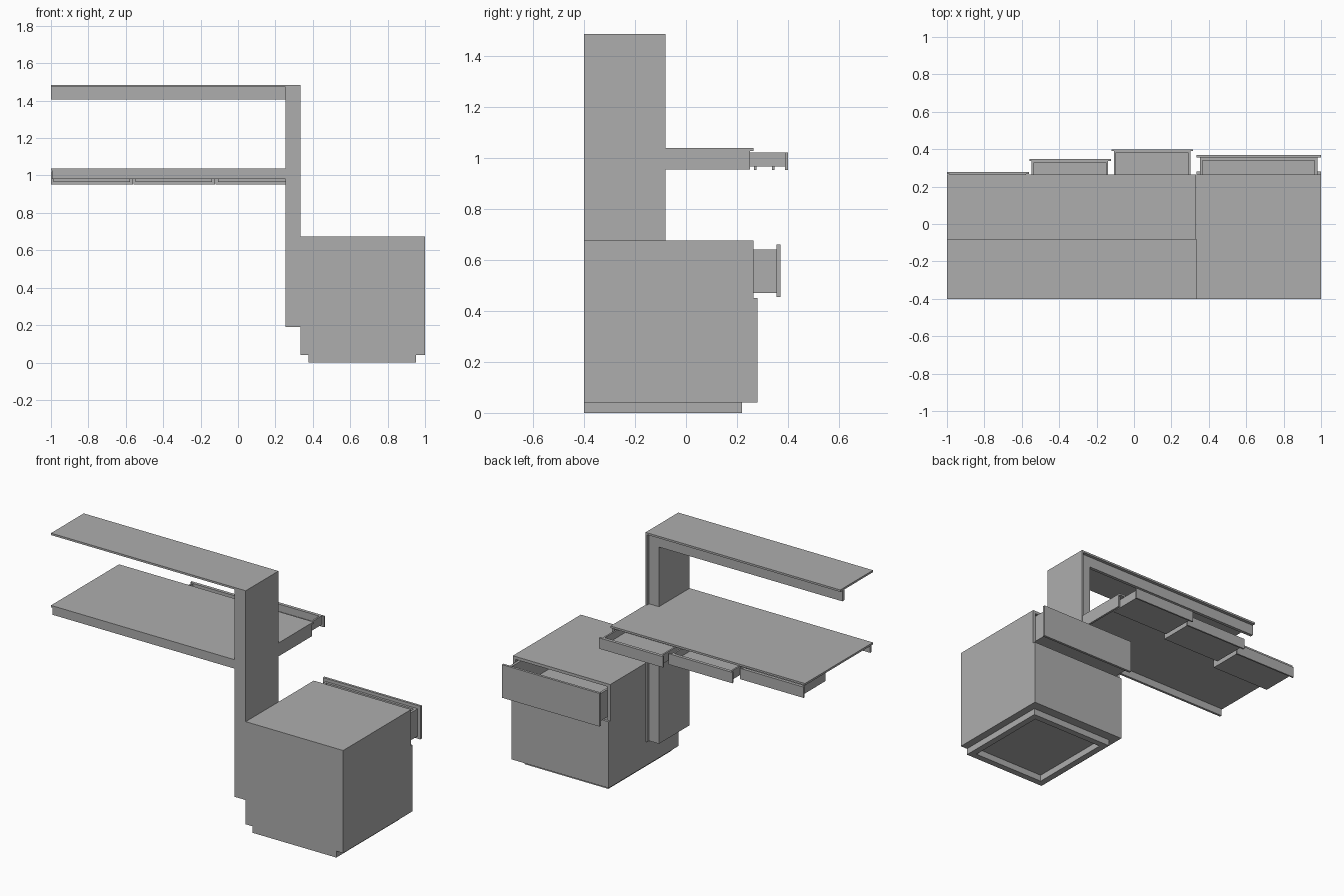
import bpy
import bmesh
from mathutils import Matrix, Vector

cube = bpy.data.objects.get("Cube")
if cube:
    bpy.data.objects.remove(cube, do_unlink=True)

grey = bpy.data.materials.new("plain grey")
grey.use_nodes = True
COLOUR = (0.42, 0.42, 0.42, 1)
grey.diffuse_color = COLOUR
grey.node_tree.nodes["Principled BSDF"].inputs["Base Color"].default_value = COLOUR


def build(name, boxes):
    """One object made of boxes, each given as x, y and z ranges."""
    bm = bmesh.new()
    for ranges in boxes:
        low = Vector([r[0] for r in ranges])
        high = Vector([r[1] for r in ranges])
        place = Matrix.Translation((low + high) / 2) @ Matrix.Diagonal((high - low).to_4d())
        bmesh.ops.create_cube(bm, size=1, matrix=place)
    mesh = bpy.data.meshes.new(name)
    bm.to_mesh(mesh)
    bm.free()
    mesh.materials.append(grey)
    obj = bpy.data.objects.new(name, mesh)
    bpy.context.collection.objects.link(obj)
    return obj


def walls(x, y, z, t):
    """Four upright boards around a rectangle."""
    inner = (x[0] + t, x[1] - t)
    return [((x[0], inner[0]), y, z), ((inner[1], x[1]), y, z),
            (inner, (y[0], y[0] + t), z), (inner, (y[1] - t, y[1]), z)]


def drawer(name, x, y, z, t, front_x, front_z, front_t):
    """Open-topped drawer box with an overlapping front board."""
    floor = ((x[0] + t, x[1] - t), (y[0] + t, y[1] - t), (z[0], z[0] + t))
    build(name + "_box", walls(x, y, z, t) + [floor])
    build(name + "_front", [(front_x, (y[1], y[1] + front_t), front_z)])


BACK = -0.4
SHELF_Y = (BACK, -0.08)
DESK_Y = (BACK, 0.265)

# Cabinet carcass, open at the front behind the drawer
CX, CZ, T = (0.333, 1.0), (0.04, 0.675), 0.018
inside = (CX[0] + T, CX[1] - T)
build("cabinet_carcass", [
    ((CX[0], inside[0]), DESK_Y, CZ),
    ((inside[1], CX[1]), DESK_Y, CZ),
    (inside, DESK_Y, (CZ[0], CZ[0] + T)),
    (inside, DESK_Y, (CZ[1] - T, CZ[1])),
    (inside, (BACK, BACK + T), (CZ[0] + T, CZ[1] - T)),
])
build("cabinet_door", [(CX, (0.265, 0.28), (0.04, 0.45))])
build("cabinet_plinth", walls((0.378, 0.953), (BACK, 0.22), (0, 0.04), 0.04))
drawer("cabinet_drawer", (0.352, 0.981), (-0.25, 0.355), (0.47, 0.64), 0.015,
       CX, (0.455, 0.66), 0.015)

# Upright column with a thin outer panel, and the top shelf
build("column_core", [((0.255, 0.322), (BACK, -0.1), (0.19, 1.473))])
build("column_outer_panel", [((0.322, 0.333), SHELF_Y, (0.19, 1.473))])
build("top_shelf", [((-1, 0.333), SHELF_Y, (1.473, 1.485))])
build("shelf_fascia", [((-1, 0.255), (-0.12, -0.1), (1.407, 1.473))])

# Desk top with its rear rail and side panel
build("desk_top", [((-1, 0.331), DESK_Y, (1.026, 1.038))])
build("desk_rail", [((-0.995, 0.256), (BACK + 0.005, BACK + 0.02), (0.98, 1.026))])
build("desk_side_panel", [((0.318, 0.331), (-0.1, 0.25), (0.955, 1.026))])

# Three shallow drawers, pulled out by different amounts
WIDTH = 0.439
for i, (side, pull) in enumerate((("right", 0), ("middle", 0.07), ("left", 0.122))):
    x0 = -1 + i * WIDTH
    drawer(side + "_desk_drawer", (x0 + 0.014, x0 + WIDTH - 0.016),
           (0.045 + pull, 0.267 + pull), (0.965, 1.02), 0.01,
           (x0 + 0.001, x0 + WIDTH - 0.001), (0.953, 1.02), 0.01)
